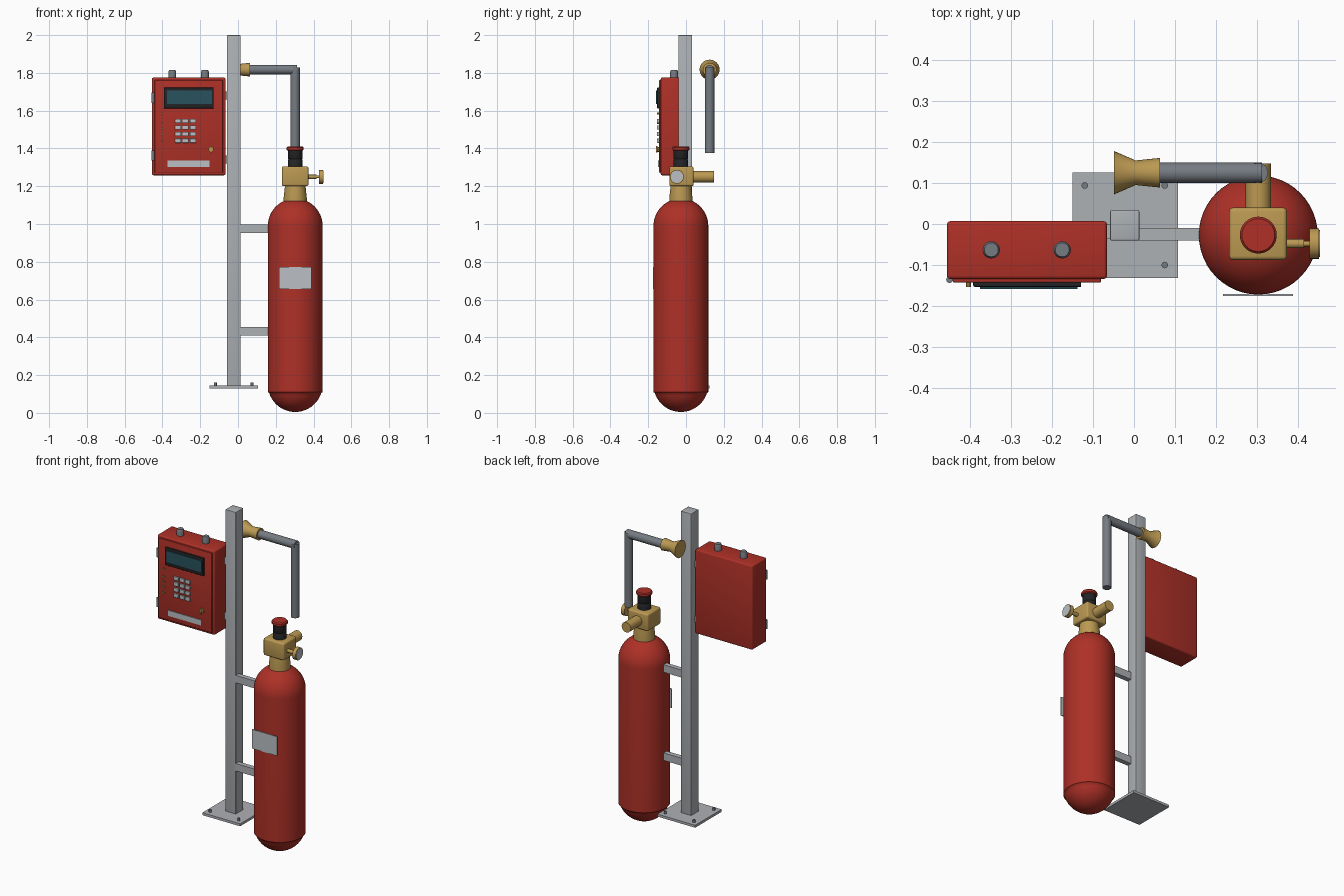
import bpy, bmesh, math
from mathutils import Vector

if "Cube" in bpy.data.objects:
    bpy.data.objects.remove(bpy.data.objects["Cube"])


def material(name, r, g, b):
    m = bpy.data.materials.new(name)
    m.use_nodes = True
    m.diffuse_color = (r, g, b, 1)
    m.node_tree.nodes["Principled BSDF"].inputs["Base Color"].default_value = (r, g, b, 1)
    return m


RED = material("red paint", 0.42, 0.03, 0.02)
STEEL = material("light steel", 0.42, 0.44, 0.46)
PIPE = material("dark grey steel", 0.18, 0.2, 0.225)
BRASS = material("brass", 0.5, 0.32, 0.085)
BLACK = material("black plastic", 0.018, 0.018, 0.02)
TEAL = material("teal screen", 0.02, 0.085, 0.11)
SILVER = material("pale grey", 0.5, 0.53, 0.56)


def finish(bm, name, mat):
    bmesh.ops.recalc_face_normals(bm, faces=bm.faces)
    me = bpy.data.meshes.new(name)
    bm.to_mesh(me)
    bm.free()
    me.materials.append(mat)
    ob = bpy.data.objects.new(name, me)
    bpy.context.collection.objects.link(ob)
    bpy.ops.object.select_all(action='DESELECT')
    ob.select_set(True)
    bpy.context.view_layer.objects.active = ob
    bpy.ops.object.shade_smooth_by_angle(angle=math.radians(35))
    return ob


def box(name, x, y, z, mat, bevel=0):
    """Box from (min, max) ranges, with optional rounded edges."""
    bm = bmesh.new()
    bmesh.ops.create_cube(bm, size=1)
    for v in bm.verts:
        v.co = Vector([(a + b) / 2 + c * (b - a) for c, (a, b) in zip(v.co, (x, y, z))])
    if bevel:
        bmesh.ops.bevel(bm, geom=bm.edges[:], offset=bevel, segments=3,
                        profile=0.5, affect='EDGES')
    return finish(bm, name, mat)


def lathe(name, origin, axis, profile, mat, sides=32):
    """Turn a (radius, distance) profile around an axis through origin."""
    bm = bmesh.new()
    turn = Vector(axis).to_track_quat('Z', 'Y')
    rings = []
    for r, t in [(0, profile[0][1])] + profile + [(0, profile[-1][1])]:
        n = sides if r > 1e-6 else 1
        rings.append([bm.verts.new(Vector(origin) + turn @ Vector(
            (r * math.cos(math.tau * i / sides), r * math.sin(math.tau * i / sides), t)))
            for i in range(n)])
    for a, b in zip(rings, rings[1:]):
        if len(a) == len(b) == 1:
            continue
        for i in range(sides):
            j = (i + 1) % sides
            ids = [a[i % len(a)], a[j % len(a)], b[j % len(b)], b[i % len(b)]]
            bm.faces.new(list(dict.fromkeys(ids)))
    return finish(bm, name, mat)


def rod(name, origin, axis, radius, length, mat, sides=24):
    return lathe(name, origin, axis, [(radius, 0), (radius, length)], mat, sides)


X, Y, Z, FRONT = (1, 0, 0), (0, 1, 0), (0, 0, 1), (0, -1, 0)

# Stand: post, base plate, bolts and tank brackets
box("post", (-0.058, 0.013), (-0.04, 0.033), (0.14, 2.0), STEEL, 0.003)
box("base_plate", (-0.15, 0.107), (-0.132, 0.125), (0.13, 0.145), STEEL)
for bx in (-0.12, 0.075):
    for by in (-0.1, 0.094):
        rod("base_bolt", (bx, by, 0.14), Z, 0.008, 0.02, PIPE, 12)
for bz in (0.41, 0.952):
    box("tank_bracket", (0.01, 0.17), (-0.04, -0.01), (bz, bz + 0.046), STEEL)

# Tank: round bottom, straight wall, domed shoulder
CX, CY, R = 0.303, -0.027, 0.145
angles = [math.radians(a) for a in range(0, 91, 6)]
bottom = [(R * math.sin(a), 0.15 - R * math.cos(a)) for a in angles[:13]]
shoulder = [(R * math.cos(a), 0.99 + R * math.sin(a)) for a in angles]
lathe("tank", (CX, CY, 0), Z, bottom + [(R, 0.11)] + shoulder, RED, 48)
box("tank_label", (0.217, 0.388), (-0.176, -0.171), (0.655, 0.773), SILVER)

# Valve on top of the tank
lathe("valve_neck", (CX, CY, 0), Z, [(0.061, 1.11), (0.061, 1.14), (0.054, 1.205)], BRASS)
box("valve_block", (0.232, 0.373), (-0.088, 0.04), (1.2, 1.305), BRASS, 0.01)
rod("valve_outlet", (CX, 0.03, 1.25), Y, 0.031, 0.118, BRASS)
lathe("valve_grip", (CX, CY, 0), Z,
      [(0.038, 1.3), (0.038, 1.34), (0.036, 1.343), (0.038, 1.346), (0.038, 1.392)], BLACK)
lathe("valve_cap", (CX, CY, 0), Z,
      [(0.04, 1.388), (0.045, 1.393), (0.045, 1.405), (0.04, 1.411)], RED)
lathe("gauge_stem", (0.37, -0.048, 1.25), X, [(0.011, 0), (0.011, 0.045)], BRASS, 16)
rod("gauge_neck", (0.41, -0.048, 1.25), X, 0.007, 0.02, BRASS, 12)
rod("gauge_body", (0.428, -0.048, 1.25), X, 0.037, 0.023, BRASS)
rod("gauge_face", (0.45, -0.048, 1.25), X, 0.033, 0.003, SILVER)

# Discharge pipe with flared nozzle
rod("pipe_vertical", (0.302, 0.125, 1.375), Z, 0.025, 0.453, PIPE)
rod("pipe_horizontal", (0.03, 0.125, 1.817), X, 0.025, 0.282, PIPE)
lathe("nozzle", (0, 0.125, 1.817), X, [(0.053, -0.049), (0.03, 0.004), (0.036, 0.063)], BRASS)

# Control box: case, door and fittings
box("control_case", (-0.456, -0.066), (-0.134, 0.007), (1.258, 1.775), RED, 0.008)
box("control_door", (-0.442, -0.08), (-0.143, -0.13), (1.272, 1.762), RED, 0.004)
for gx in (-0.348, -0.175):
    lathe("cable_gland", (gx, -0.063, 0), Z,
          [(0.021, 1.77), (0.021, 1.805), (0.017, 1.814)], PIPE, 20)
for hz in (1.335, 1.64):
    rod("door_hinge", (-0.45, -0.136, hz), Z, 0.008, 0.055, PIPE, 12)
for cz in (1.32, 1.66):
    box("case_clip", (-0.07, -0.056), (-0.036, 0.0), (cz, cz + 0.042), STEEL)

# Display, keypad and name strip
box("display_bezel", (-0.392, -0.129), (-0.153, -0.14), (1.612, 1.722), BLACK, 0.003)
box("display_screen", (-0.375, -0.138), (-0.158, -0.15), (1.636, 1.706), TEAL)
for col in range(3):
    for row in range(4):
        kx, kz = -0.317 + 0.0395 * col, 1.441 + 0.035 * row
        box("keypad_button", (kx - 0.016, kx + 0.016), (-0.153, -0.141),
            (kz - 0.011, kz + 0.011), SILVER, 0.002)
box("name_strip", (-0.373, -0.15), (-0.147, -0.141), (1.302, 1.336), SILVER)

# Indicator lamps and key lock
for lz in (1.44, 1.475, 1.505, 1.535, 1.585):
    rod("indicator_lamp", (-0.403, -0.14, lz), FRONT, 0.006, 0.014, BRASS, 10)
rod("door_lock", (-0.143, -0.14, 1.395), FRONT, 0.014, 0.014, BRASS, 10)
box("lock_key", (-0.147, -0.139), (-0.159, -0.15), (1.378, 1.412), BRASS)
